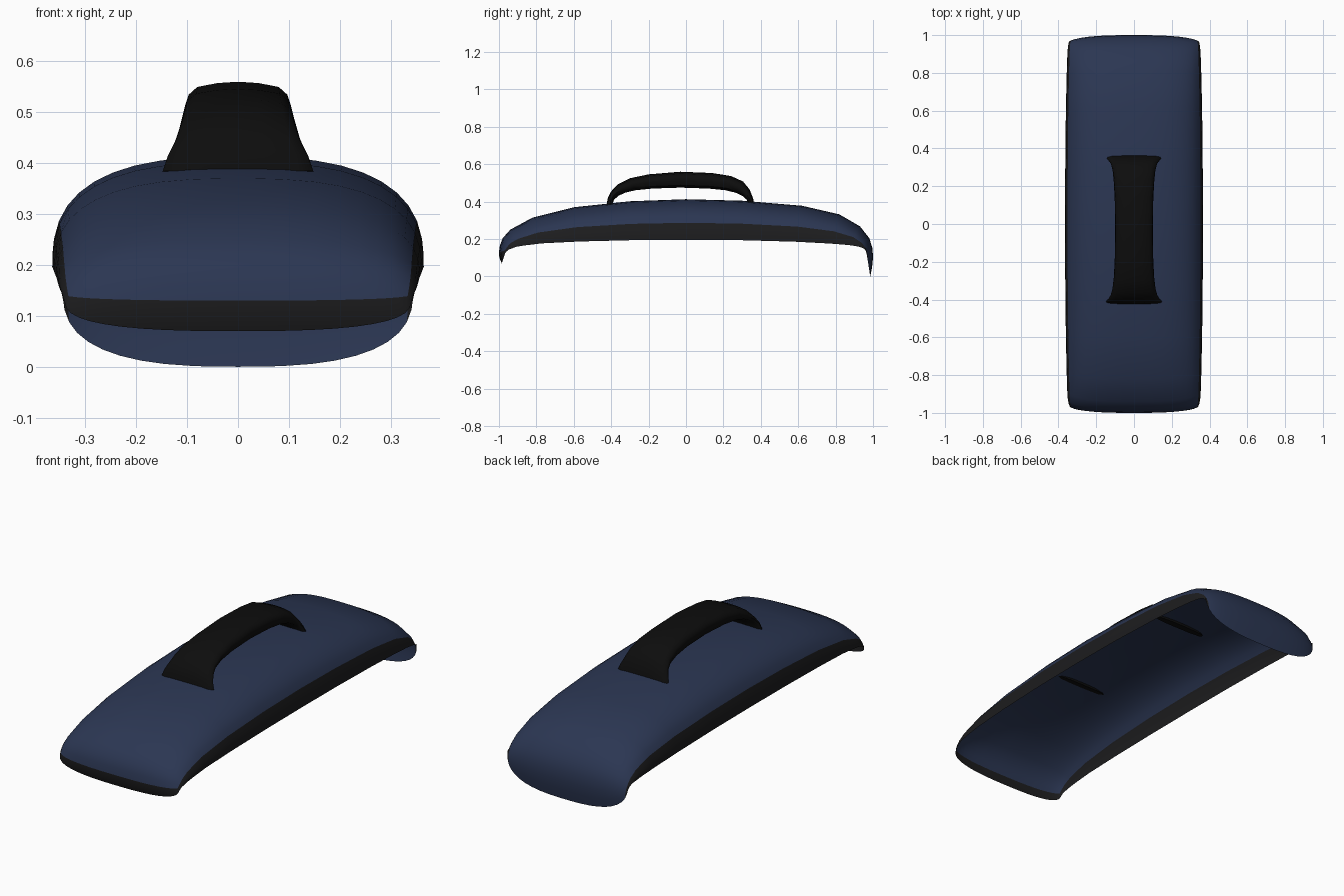
import bpy
from math import sin, cos, radians

if "Cube" in bpy.data.objects:
    bpy.data.objects.remove(bpy.data.objects["Cube"])


def material(name, color):
    m = bpy.data.materials.new(name)
    m.diffuse_color = (*color, 1)
    m.use_nodes = True
    m.node_tree.nodes["Principled BSDF"].inputs["Base Color"].default_value = m.diffuse_color
    return m


blue = material("navy", (0.024, 0.037, 0.085))
black = material("black", (0.012, 0.012, 0.013))
dark = material("handle_black", (0.004, 0.004, 0.004))


def build(name, verts, faces, mat, angle=50):
    mesh = bpy.data.meshes.new(name)
    used = sorted({i for f in faces for i in f})
    remap = {old: new for new, old in enumerate(used)}
    mesh.from_pydata([verts[i] for i in used], [],
                     [[remap[i] for i in f] for f in faces])
    mesh.materials.append(mat)
    ob = bpy.data.objects.new(name, mesh)
    bpy.context.collection.objects.link(ob)
    bpy.ops.object.select_all(action='DESELECT')
    ob.select_set(True)
    bpy.context.view_layer.objects.active = ob
    bpy.ops.object.shade_smooth_by_angle(angle=radians(angle))
    return ob


# Shell stations: centre line y, z, then side edge x, y, z
stations = [
    (-.985, .07, .340, -.965, .130), (-.998, .10, .343, -.955, .138),
    (-1.0, .13, .346, -.945, .145), (-.995, .165, .349, -.93, .150),
    (-.98, .205, .352, -.91, .158), (-.94, .25, .354, -.87, .165),
    (-.82, .315, .357, -.77, .177), (-.6, .37, .361, -.57, .187),
    (-.3, .402, .364, -.29, .194), (0, .413, .365, 0, .196),
    (.3, .405, .364, .29, .194), (.62, .378, .361, .58, .186),
    (.82, .332, .357, .77, .176), (.93, .268, .354, .87, .168),
    (.98, .205, .352, .91, .162), (.997, .15, .350, .93, .158),
    (1.0, .10, .348, .945, .155), (.995, .05, .346, .955, .152),
    (.985, 0, .344, .962, .150)]
half = [0, 3, 9, 18, 27, 36, 45, 54, 63, 72, 81, 87, 90]
angles = [-a for a in half[:0:-1]] + half
p = 2 / 2.7
verts = []
for cy, cz, ex, ey, ez in stations:
    for a in angles:
        t = radians(abs(a))
        k = max(cos(t), 0) ** p
        x = ex * sin(t) ** p * (1 if a >= 0 else -1)
        verts.append((x, ey + (cy - ey) * k, ez + (cz - ez) * k))

# Split the grid into the blue shell and the black rim on front and sides
n = len(angles)
shell, rim = [], []
for r in range(len(stations) - 1):
    for c in range(n - 1):
        f = (r * n + c, r * n + c + 1, (r + 1) * n + c + 1, (r + 1) * n + c)
        on_side = abs(angles[c] + angles[c + 1]) / 2 > 72
        (rim if r < 2 or on_side else shell).append(f)
build("shell", verts, shell, blue)
build("rim", verts, rim, black)

# Handle stations: outer y, z, inner y, z, half width
arch = [
    (-.425, .385, -.395, .383, .148), (-.418, .42, -.385, .41, .138),
    (-.40, .455, -.36, .432, .124), (-.365, .492, -.325, .448, .114),
    (-.30, .525, -.27, .461, .107), (-.20, .546, -.18, .470, .102),
    (-.03, .56, -.03, .475, .100), (.14, .553, .12, .470, .102),
    (.24, .537, .21, .461, .107), (.305, .508, .265, .448, .113),
    (.34, .465, .30, .432, .122), (.358, .42, .325, .41, .137),
    (.366, .385, .335, .383, .147)]
# Cross-section: fraction of half width, fraction from outer to inner
section = [(-1, .55), (-.97, .3), (-.8, .12), (-.4, .03), (0, 0), (.4, .03),
           (.8, .12), (.97, .3), (1, .55), (.9, .85), (.5, 1), (-.5, 1), (-.9, .85)]
hv = [(w * sx, oy + (iy - oy) * k, oz + (iz - oz) * k)
      for oy, oz, iy, iz, w in arch for sx, k in section]
m = len(section)
hf = [(r * m + c, r * m + (c + 1) % m, (r + 1) * m + (c + 1) % m, (r + 1) * m + c)
      for r in range(len(arch) - 1) for c in range(m)]
hf += [tuple(range(m))[::-1], tuple(range((len(arch) - 1) * m, len(arch) * m))]
build("handle", hv, hf, dark)
